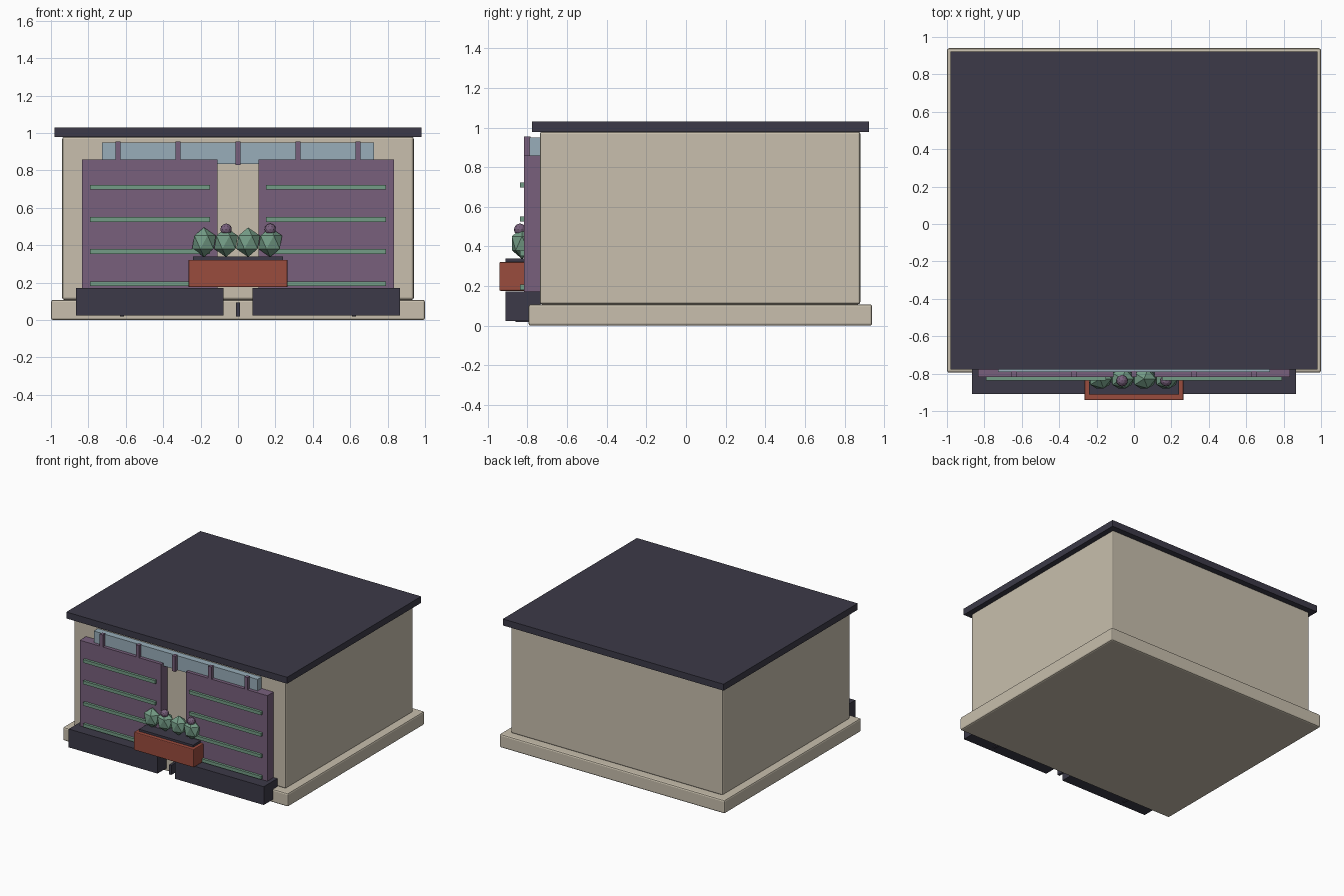
import bpy, bmesh
from mathutils import Matrix

if "Cube" in bpy.data.objects:
    bpy.data.objects.remove(bpy.data.objects["Cube"])


def material(name, rgb):
    m = bpy.data.materials.new(name)
    m.diffuse_color = (*rgb, 1)
    m.use_nodes = True
    m.node_tree.nodes["Principled BSDF"].inputs["Base Color"].default_value = m.diffuse_color
    return m


BEIGE = material("beige wall", (0.578, 0.521, 0.418))
DARK = material("dark slate", (0.045, 0.042, 0.065))
PURPLE = material("muted purple", (0.188, 0.117, 0.202))
GREEN = material("sage green", (0.174, 0.333, 0.239))
RED = material("terracotta", (0.323, 0.072, 0.048))
BLUE = material("pale blue", (0.314, 0.423, 0.491))


def finish(name, bm, mat):
    me = bpy.data.meshes.new(name)
    bm.to_mesh(me)
    bm.free()
    me.materials.append(mat)
    ob = bpy.data.objects.new(name, me)
    bpy.context.collection.objects.link(ob)
    return ob


def box(name, x, y, z, mat, bevel=0):
    """Box from (min, max) ranges, with optional rounded edges."""
    bm = bmesh.new()
    bmesh.ops.create_cube(bm, size=1)
    for v in bm.verts:
        v.co = [r[0] if c < 0 else r[1] for c, r in zip(v.co, (x, y, z))]
    ob = finish(name, bm, mat)
    if bevel:
        b = ob.modifiers.new("bevel", 'BEVEL')
        b.width, b.segments = bevel, 2
    return ob


def ball(name, centre, radii, sub, mat):
    bm = bmesh.new()
    bmesh.ops.create_icosphere(bm, subdivisions=sub, radius=1,
                               matrix=Matrix.LocRotScale(centre, None, radii))
    return finish(name, bm, mat)


# Building shell
box("base_slab", (-1, 1), (-0.795, 0.94), (0, 0.108), BEIGE, 0.012)
box("wall_block", (-0.94, 0.94), (-0.738, 0.88), (0.108, 0.98), BEIGE, 0.012)
box("roof_slab", (-0.98, 0.98), (-0.777, 0.923), (0.978, 1.03), DARK)

# Mirrored facade: shutter, slats and plinth on each side
for side, s in (("left", -1), ("right", 1)):
    def span(a, b):
        return tuple(sorted((s * a, s * b)))
    box(side + "_panel", span(0.11, 0.833), (-0.817, -0.735), (0.16, 0.858), PURPLE)
    box(side + "_plinth", span(0.078, 0.866), (-0.91, -0.735), (0.025, 0.172), DARK)
    for i in range(4):
        z = 0.194 + 0.172 * i
        box(f"{side}_slat_{i}", span(0.15, 0.79), (-0.837, -0.81),
            (z - 0.013, z + 0.013), GREEN)

# Glass strip under the eaves with its brackets
box("glass_strip", (-0.727, 0.727), (-0.79, -0.735), (0.835, 0.95), BLUE)
for i in range(5):
    x = -0.642 + 0.321 * i
    box(f"bracket_{i}", (x - 0.014, x + 0.014), (-0.817, -0.785), (0.83, 0.955), PURPLE)

# Small feet below the plinths
for i, x in enumerate((-0.62, 0, 0.62)):
    box(f"foot_{i}", (x - 0.01, x + 0.01), (-0.86, -0.79), (0.018, 0.095), DARK)

# Planter with soil, shrubs and blossoms
box("planter", (-0.265, 0.265), (-0.942, -0.735), (0.176, 0.322), RED, 0.006)
box("soil", (-0.24, 0.24), (-0.912, -0.76), (0.30, 0.339), DARK)
for i in range(4):
    x = -0.182 + 0.118 * i
    ball(f"shrub_{i}", (x, -0.828, 0.416), (0.071, 0.06, 0.079), 1, GREEN)
    if i % 2:
        ball(f"blossom_{i}", (x, -0.838, 0.485), (0.031, 0.031, 0.031), 2, PURPLE)
